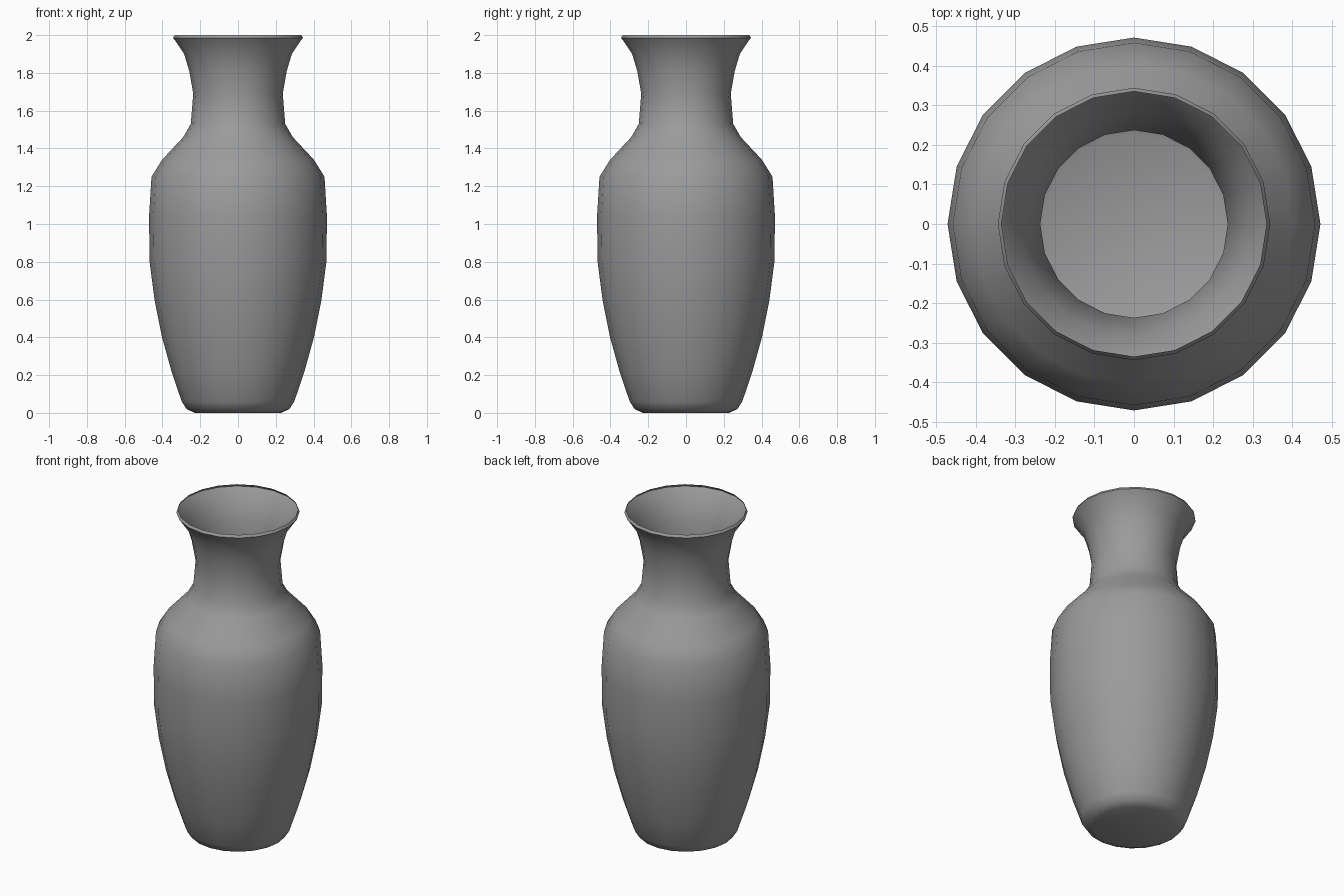
import bpy, bmesh
from math import cos, sin, pi, radians

cube = bpy.data.objects.get("Cube")
if cube:
    bpy.data.objects.remove(cube, do_unlink=True)

SIDES = 20

# Outline from foot to lip: (radius, height)
PROFILE = [
    (0.228, 0.0), (0.272, 0.02), (0.298, 0.06), (0.352, 0.22), (0.402, 0.4),
    (0.442, 0.6), (0.468, 0.8), (0.471, 1.04), (0.458, 1.25), (0.402, 1.34),
    (0.29, 1.46), (0.25, 1.53), (0.237, 1.69), (0.258, 1.81), (0.285, 1.9),
    (0.332, 1.97), (0.344, 1.985), (0.335, 2.0),
]

# Grey glaze
glaze = bpy.data.materials.new("grey_glaze")
glaze.use_nodes = True
colour = (0.33, 0.33, 0.33, 1)
glaze.diffuse_color = colour
glaze.node_tree.nodes["Principled BSDF"].inputs["Base Color"].default_value = colour

# Thin-walled open vase: rings joined by quads, closed at the foot
bm = bmesh.new()
rings = [[bm.verts.new((r * cos(2 * pi * i / SIDES), r * sin(2 * pi * i / SIDES), z))
          for i in range(SIDES)] for r, z in PROFILE]
for low, high in zip(rings, rings[1:]):
    for i in range(SIDES):
        j = (i + 1) % SIDES
        bm.faces.new((low[i], low[j], high[j], high[i]))
bm.faces.new(rings[0][::-1])

mesh = bpy.data.meshes.new("vase")
bm.to_mesh(mesh)
bm.free()
mesh.materials.append(glaze)
vase = bpy.data.objects.new("vase", mesh)
bpy.context.collection.objects.link(vase)

# Smooth body with a crisp lip and foot
bpy.ops.object.select_all(action="DESELECT")
vase.select_set(True)
bpy.context.view_layer.objects.active = vase
bpy.ops.object.shade_smooth_by_angle(angle=radians(40))
